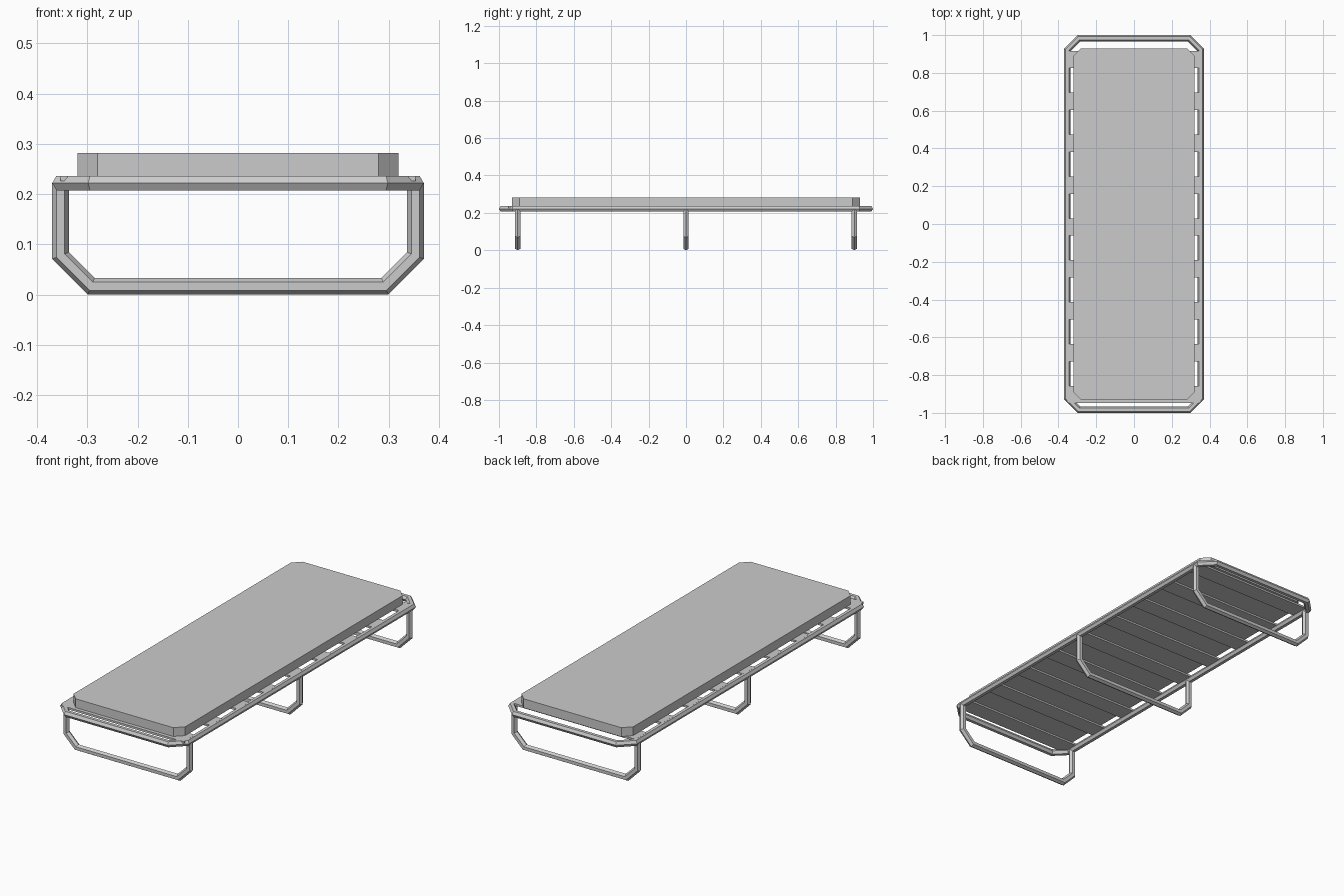
import bpy
import bmesh
from math import cos, sin, tau
from mathutils import Vector

if "Cube" in bpy.data.objects:
    bpy.data.objects.remove(bpy.data.objects["Cube"], do_unlink=True)

grey = bpy.data.materials.new("light grey")
grey.use_nodes = True
colour = (0.6, 0.6, 0.6, 1)
grey.diffuse_color = colour
grey.node_tree.nodes["Principled BSDF"].inputs["Base Color"].default_value = colour

R = 0.0165          # tube radius
RAIL_X = 0.37 - R   # centre line of the side rails
RAIL_Z = 0.222


def finish(name, bm):
    bmesh.ops.recalc_face_normals(bm, faces=bm.faces)
    mesh = bpy.data.meshes.new(name)
    bm.to_mesh(mesh)
    bm.free()
    mesh.materials.append(grey)
    obj = bpy.data.objects.new(name, mesh)
    bpy.context.scene.collection.objects.link(obj)
    return obj


def hex_tube(name, path, normal, closed):
    """Six-sided tube with mitred corners along a planar path."""
    bm = bmesh.new()
    pts = [Vector(p) for p in path]
    normal = Vector(normal)
    n = len(pts)
    rings = []
    for i, p in enumerate(pts):
        ahead = pts[(i + 1) % n] - p
        behind = p - pts[i - 1]
        if not closed and i == 0:
            behind = ahead
        if not closed and i == n - 1:
            ahead = behind
        side_a = behind.normalized().cross(normal)
        side_b = ahead.normalized().cross(normal)
        mitre = (side_a + side_b) / (1 + side_a.dot(side_b))
        rings.append([bm.verts.new(p + mitre * R * cos(k * tau / 6)
                                   + normal * R * sin(k * tau / 6))
                      for k in range(6)])
    for i in range(n if closed else n - 1):
        a, b = rings[i], rings[(i + 1) % n]
        for k in range(6):
            j = (k + 1) % 6
            bm.faces.new((a[k], a[j], b[j], b[k]))
    if not closed:
        bm.faces.new(rings[0])
        bm.faces.new(rings[-1])
    return finish(name, bm)


def cut_corner_outline(x, y, cut):
    """Rectangle outline with its four corners cut off."""
    return [(x, -y + cut), (x, y - cut), (x - cut, y), (-x + cut, y),
            (-x, y - cut), (-x, -y + cut), (-x + cut, -y), (x - cut, -y)]


def slab(name, outline, bottom, top):
    bm = bmesh.new()
    face = bm.faces.new([bm.verts.new((x, y, bottom)) for x, y in outline])
    grown = bmesh.ops.extrude_face_region(bm, geom=[face])["geom"]
    bmesh.ops.translate(bm, vec=(0, 0, top - bottom),
                        verts=[v for v in grown if isinstance(v, bmesh.types.BMVert)])
    return finish(name, bm)


# Bed frame rail
rail = cut_corner_outline(RAIL_X, 1 - R, 0.062)
hex_tube("bed_frame", [(x, y, RAIL_Z) for x, y in rail], (0, 0, 1), True)

# Three U-shaped legs
corner = 0.061
for name, y in (("front_leg", -0.9), ("middle_leg", 0), ("back_leg", 0.9)):
    half = [(RAIL_X, RAIL_Z), (RAIL_X, R + corner), (RAIL_X - corner, R)]
    profile = half + [(-x, z) for x, z in reversed(half)]
    hex_tube(name, [(x, y, z) for x, z in profile], (0, 1, 0), False)

# Cross slats between the side rails
for i in range(9):
    y = -0.016 + (i - 4) * 0.2217
    outline = [(sx * RAIL_X, y + sy * 0.046)
               for sx, sy in ((1, -1), (1, 1), (-1, 1), (-1, -1))]
    slab(f"slat_{i + 1}", outline, 0.226, 0.2365)

# Mattress
slab("mattress", cut_corner_outline(0.32, 0.93, 0.04), 0.235, 0.282)
